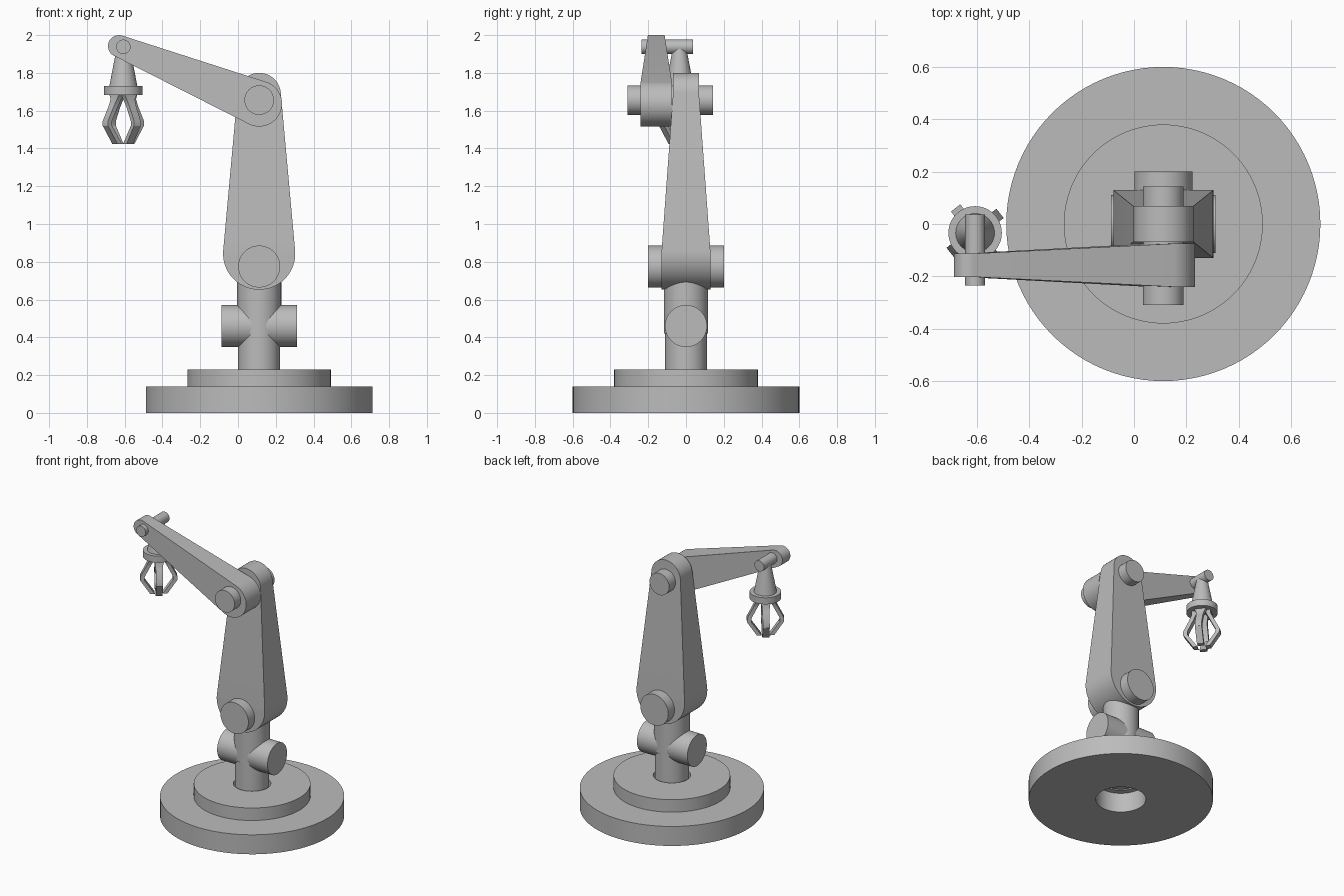
import bpy, bmesh, math
from mathutils import Vector, Matrix

if "Cube" in bpy.data.objects:
    bpy.data.objects.remove(bpy.data.objects["Cube"])

CX = 0.112                       # turning axis of the arm
GX, GY = -0.607, -0.034          # gripper axis

grey = bpy.data.materials.new("plain grey")
grey.diffuse_color = (0.5, 0.5, 0.5, 1)
grey.use_nodes = True
grey.node_tree.nodes["Principled BSDF"].inputs["Base Color"].default_value = grey.diffuse_color


def finish(name, bm):
    bmesh.ops.recalc_face_normals(bm, faces=bm.faces)
    me = bpy.data.meshes.new(name)
    bm.to_mesh(me)
    bm.free()
    ob = bpy.data.objects.new(name, me)
    me.materials.append(grey)
    bpy.context.collection.objects.link(ob)
    bpy.ops.object.select_all(action='DESELECT')
    ob.select_set(True)
    bpy.context.view_layer.objects.active = ob
    bpy.ops.object.shade_smooth_by_angle(angle=math.radians(30))
    return ob


def rod(name, a, b, r1, r2=None, n=64):
    """Cylinder or cone from point a to point b."""
    a, b = Vector(a), Vector(b)
    rot = (b - a).to_track_quat('Z', 'Y').to_matrix().to_4x4()
    bm = bmesh.new()
    bmesh.ops.create_cone(bm, cap_ends=True, segments=n, radius1=r1,
                          radius2=r1 if r2 is None else r2, depth=(b - a).length,
                          matrix=Matrix.Translation((a + b) / 2) @ rot)
    return finish(name, bm)


def lathe(name, profile, x, y, n=96):
    """Closed ring-shaped profile of (radius, z) turned about a vertical axis."""
    bm = bmesh.new()
    rings = [[bm.verts.new((x + r * math.cos(2 * math.pi * i / n),
                            y + r * math.sin(2 * math.pi * i / n), z))
              for i in range(n)] for r, z in profile]
    for k, ring in enumerate(rings):
        nxt = rings[(k + 1) % len(rings)]
        for i in range(n):
            j = (i + 1) % n
            bm.faces.new((ring[i], ring[j], nxt[j], nxt[i]))
    return finish(name, bm)


def link(name, c0, r0, y0, c1, r1, y1, n=32):
    """Tapered arm: two round ends in the xz plane, each with its own y range."""
    dx, dz = c1[0] - c0[0], c1[1] - c0[1]
    th = math.atan2(dz, dx)
    a = math.acos((r0 - r1) / math.hypot(dx, dz))
    bm = bmesh.new()

    def arc(c, r, start, end, y):
        angles = [start + (end - start) * i / n for i in range(n + 1)]
        return [bm.verts.new((c[0] + r * math.cos(t), y, c[1] + r * math.sin(t)))
                for t in angles]

    sides = []
    for s in (0, 1):
        e0 = arc(c0, r0, th + a, th + 2 * math.pi - a, y0[s])
        e1 = arc(c1, r1, th - a, th + a, y1[s])
        bm.faces.new(e0)
        bm.faces.new(e1)
        bm.faces.new((e0[-1], e1[0], e1[-1], e0[0]))
        sides.append(e0 + e1)
    p, q = sides
    for i in range(len(p)):
        j = (i + 1) % len(p)
        bm.faces.new((p[i], p[j], q[j], q[i]))
    return finish(name, bm)


# Stepped base with a hole through it
lathe("base", [(0.163, 0), (0.6, 0), (0.6, 0.14), (0.38, 0.14), (0.38, 0.23),
               (0.122, 0.23), (0.122, 0.14), (0.163, 0.14)], CX, 0)

# Column with cross drum
rod("column", (CX, 0, 0.14), (CX, 0, 0.46), 0.111)
rod("upper_column", (CX, 0, 0.42), (CX, 0, 0.8), 0.117)
rod("cross_drum", (CX - 0.2, 0, 0.46), (CX + 0.2, 0, 0.46), 0.111)

# Lower arm and its shoulder pin
link("lower_arm", (CX, 0.843), 0.191, (-0.129, 0.129),
     (CX, 1.685), 0.115, (-0.068, 0.068))
rod("shoulder_pin", (CX, -0.2, 0.775), (CX, 0.2, 0.775), 0.111)

# Upper arm with elbow and wrist pins
link("upper_arm", (0.112, 1.637), 0.121, (-0.24, -0.075),
     (-0.63, 1.942), 0.058, (-0.202, -0.113))
rod("elbow_pin", (CX, -0.31, 1.656), (CX, 0.143, 1.656), 0.078)
rod("wrist_pin", (GX, -0.235, 1.938), (GX, 0.036, 1.938), 0.038)

# Gripper body
rod("gripper_cone", (GX, GY, 1.72), (GX, GY, 1.93), 0.076, 0.036)
rod("gripper_ring", (GX, GY, 1.683), (GX, GY, 1.73), 0.102)

# Four bent fingers: (inner radius, outer radius, z, width)
SECTIONS = [(0.02, 0.062, 1.69, 0.085), (0.035, 0.064, 1.66, 0.055),
            (0.055, 0.083, 1.62, 0.045), (0.093, 0.121, 1.545, 0.045),
            (0.093, 0.121, 1.52, 0.045), (0.026, 0.056, 1.423, 0.045)]
for k in range(4):
    bm = bmesh.new()
    rings = [[bm.verts.new(v) for v in ((a, -w / 2, z), (b, -w / 2, z),
                                        (b, w / 2, z), (a, w / 2, z))]
             for a, b, z, w in SECTIONS]
    for r0, r1 in zip(rings, rings[1:]):
        for i in range(4):
            j = (i + 1) % 4
            bm.faces.new((r0[i], r0[j], r1[j], r1[i]))
    bm.faces.new(rings[0])
    bm.faces.new(rings[-1])
    bm.transform(Matrix.Translation((GX, GY, 0)) @
                 Matrix.Rotation(math.radians(38 + 90 * k), 4, 'Z'))
    finish(f"finger_{k + 1}", bm)
